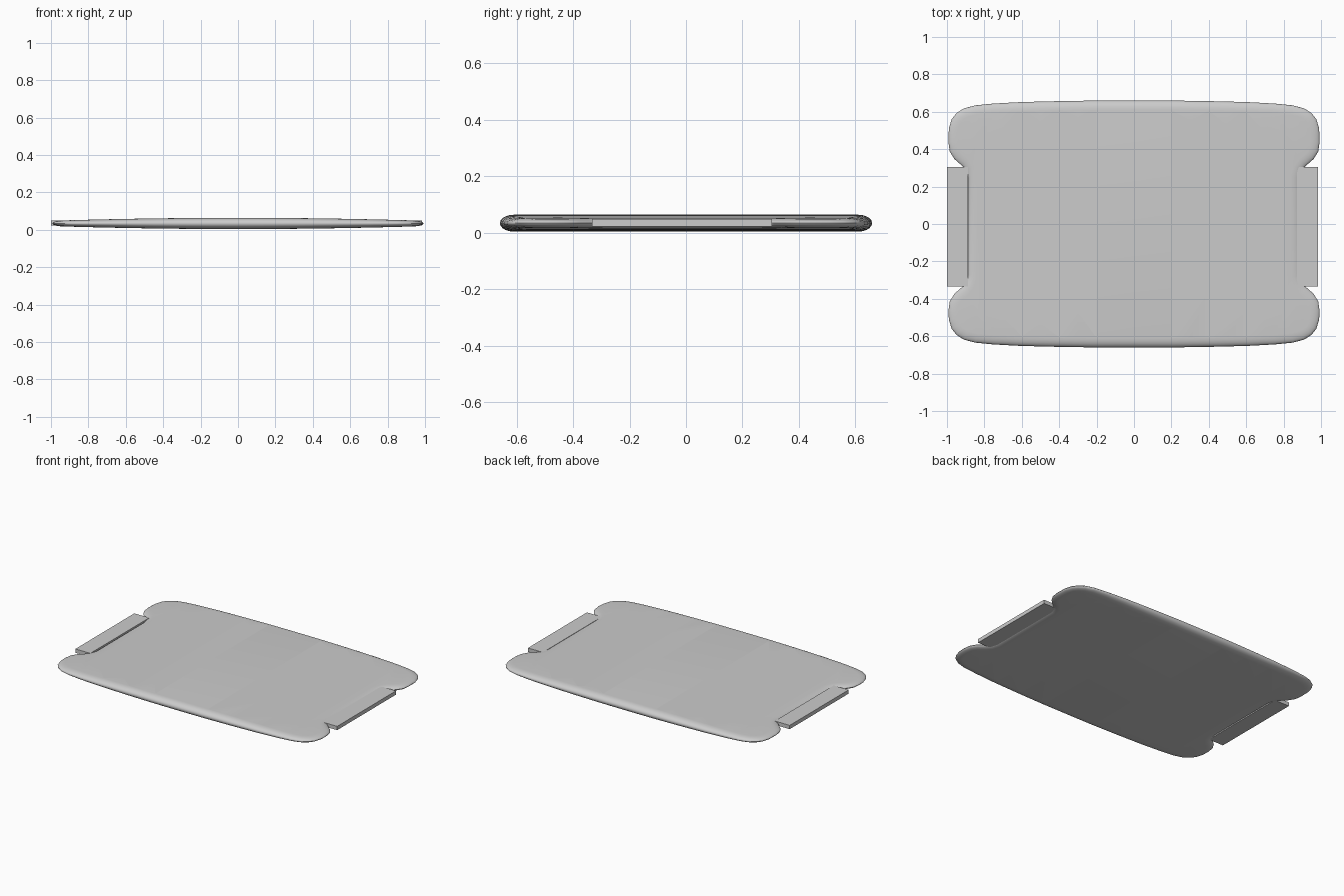
import bpy, bmesh, math
from mathutils import Vector

if "Cube" in bpy.data.objects:
    bpy.data.objects.remove(bpy.data.objects["Cube"])

MID = 0.034          # mid height of the board
EDGE = 0.05          # width of the rounded rim


def half_thickness(x):
    return 0.030 - 0.016 * x * x


# Quarter outline of the board: long edge, corner, handle notch
quarter = [(0.0, 0.66), (0.2, 0.66), (0.4, 0.657), (0.6, 0.652), (0.75, 0.644),
           (0.85, 0.634), (0.91, 0.618), (0.95, 0.592), (0.975, 0.56),
           (0.99, 0.51), (0.992, 0.45), (0.985, 0.40), (0.96, 0.36),
           (0.92, 0.325), (0.90, 0.30), (0.887, 0.26)]


def notch_shift(y):
    return -0.013 if abs(y) < 0.46 else 0.0


half = quarter + [(x, -y) for x, y in reversed(quarter)]
half = [(x, y + notch_shift(y)) for x, y in half]
outline = half + [(-x, y) for x, y in reversed(half[1:-1])]
pts = [Vector(p) for p in outline]
n = len(pts)


def inset(d):
    out = []
    for i, p in enumerate(pts):
        a = (p - pts[i - 1]).normalized()
        b = (pts[(i + 1) % n] - p).normalized()
        t = (a + b).normalized()
        out.append(p + Vector((t.y, -t.x)) * d)   # clockwise: inward is right
    return out


def finish(bm, name, angle):
    bmesh.ops.recalc_face_normals(bm, faces=bm.faces)
    me = bpy.data.meshes.new(name)
    bm.to_mesh(me)
    bm.free()
    ob = bpy.data.objects.new(name, me)
    bpy.context.collection.objects.link(ob)
    bpy.ops.object.select_all(action='DESELECT')
    ob.select_set(True)
    bpy.context.view_layer.objects.active = ob
    bpy.ops.object.shade_smooth_by_angle(angle=math.radians(angle))
    return ob


# Board: stacked inset outlines give a rounded rim
bm = bmesh.new()
rings = []
steps = 10
for k in range(steps + 1):
    a = -math.pi / 2 + math.pi * k / steps
    loop = inset(EDGE * (1 - math.cos(a)))
    rings.append([bm.verts.new((p.x, p.y, math.sin(a))) for p in loop])
for r0, r1 in zip(rings, rings[1:]):
    for i in range(n):
        j = (i + 1) % n
        bm.faces.new((r0[i], r0[j], r1[j], r1[i]))
caps = [bm.faces.new(rings[0]), bm.faces.new(rings[-1])]
bmesh.ops.triangulate(bm, faces=caps)

# Slice across the length, then taper the thickness toward both ends
for k in range(-8, 9):
    bmesh.ops.bisect_plane(bm, geom=bm.verts[:] + bm.edges[:] + bm.faces[:],
                           dist=1e-5, plane_co=(k * 0.1, 0, 0), plane_no=(1, 0, 0))
for v in bm.verts:
    v.co.z = MID + v.co.z * half_thickness(v.co.x)
finish(bm, "board", 50)


# End handles: flat bars set in the notches
def handle(name, x0, x1):
    bm = bmesh.new()
    bmesh.ops.create_cube(bm, size=1)
    y0, y1, z0, z1 = -0.333, 0.305, 0.023, 0.049
    for v in bm.verts:
        v.co = ((x0 + x1) / 2 + v.co.x * (x1 - x0),
                (y0 + y1) / 2 + v.co.y * (y1 - y0),
                (z0 + z1) / 2 + v.co.z * (z1 - z0))
    finish(bm, name, 30)


handle("left_handle", -1.0, -0.887)
handle("right_handle", 0.872, 0.985)
